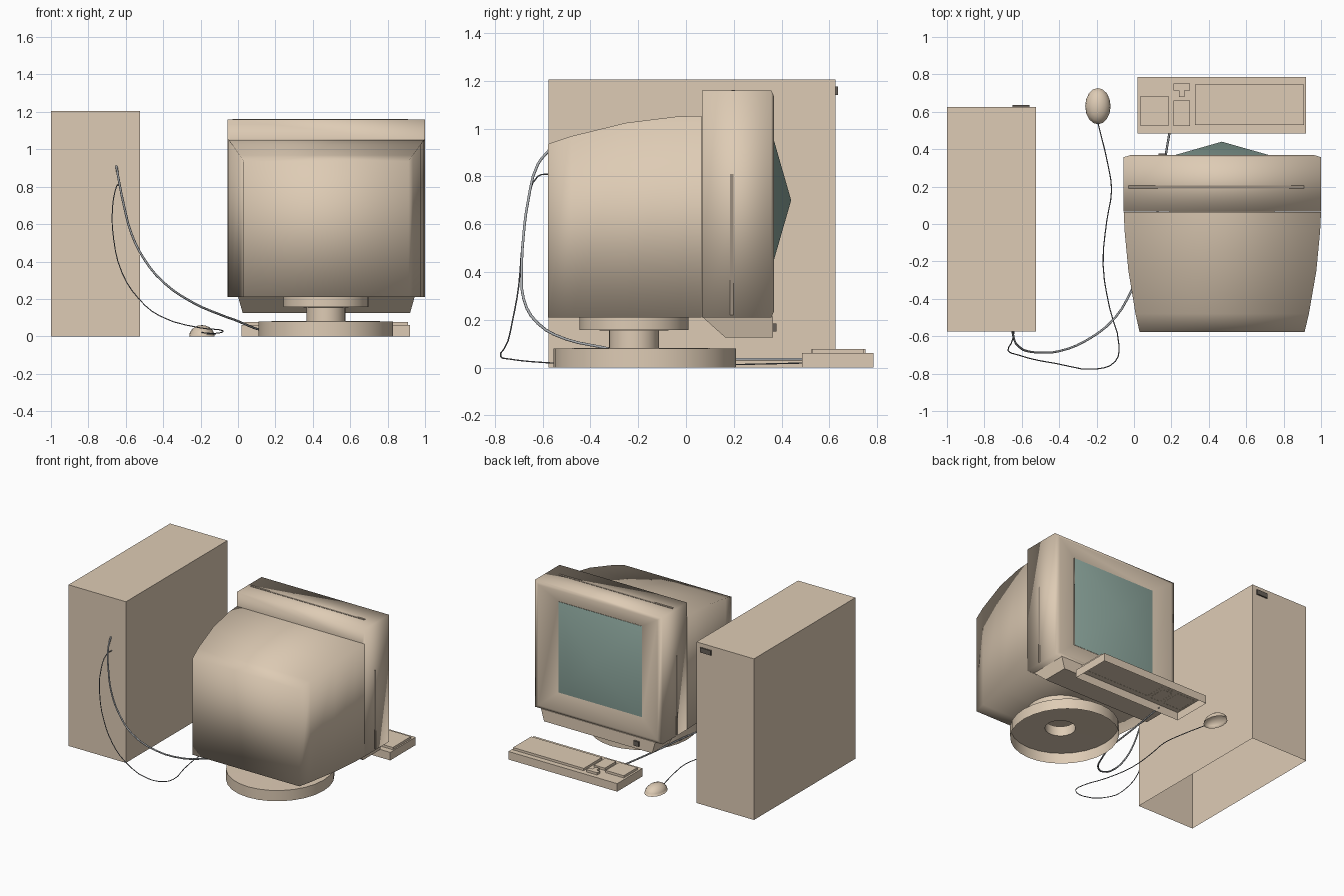
import bpy, bmesh, math
from mathutils import Vector

if "Cube" in bpy.data.objects:
    bpy.data.objects.remove(bpy.data.objects["Cube"])


def material(name, rgb):
    m = bpy.data.materials.new(name)
    m.diffuse_color = (*rgb, 1)
    m.use_nodes = True
    m.node_tree.nodes["Principled BSDF"].inputs["Base Color"].default_value = m.diffuse_color
    return m


TAN = material("beige plastic", (0.73, 0.60, 0.46))
GROOVE = material("dark beige", (0.33, 0.27, 0.21))
GLASS = material("grey green glass", (0.29, 0.42, 0.37))
DARK = material("dark button", (0.14, 0.12, 0.10))
GREY = material("cable grey", (0.40, 0.42, 0.44))
THIN = material("mouse cable grey", (0.18, 0.19, 0.21))


def finish(bm, name, mat, smooth=False):
    me = bpy.data.meshes.new(name)
    bm.to_mesh(me)
    bm.free()
    me.materials.append(mat)
    for p in me.polygons:
        p.use_smooth = smooth
    ob = bpy.data.objects.new(name, me)
    bpy.context.collection.objects.link(ob)
    return ob


def box(name, mat, x0, x1, y0, y1, z0, z1, open_bottom=False):
    bm = bmesh.new()
    bmesh.ops.create_cube(bm, size=1)
    for v in bm.verts:
        v.co = Vector((x1 if v.co.x > 0 else x0,
                       y1 if v.co.y > 0 else y0,
                       z1 if v.co.z > 0 else z0))
    bm.normal_update()
    if open_bottom:
        bmesh.ops.delete(bm, geom=[f for f in bm.faces if f.normal.z < -0.9],
                         context='FACES')
    return finish(bm, name, mat)


def loft(name, mat, rings, axis, caps=(), smooth=False):
    """Join rectangles (pos, x0, x1, b0, b1) stacked along y or z."""
    bm = bmesh.new()
    loops = []
    for p, x0, x1, b0, b1 in rings:
        pts = [(x0, b0), (x1, b0), (x1, b1), (x0, b1)]
        loops.append([bm.verts.new((x, p, b) if axis == 'y' else (x, b, p))
                      for x, b in pts])
    for a, b in zip(loops, loops[1:]):
        for i in range(4):
            j = (i + 1) % 4
            bm.faces.new((a[i], a[j], b[j], b[i]))
    for c in caps:
        bm.faces.new(loops[c])
    bmesh.ops.recalc_face_normals(bm, faces=bm.faces)
    return finish(bm, name, mat, smooth)


def cable(name, mat, points, radius):
    cu = bpy.data.curves.new(name, 'CURVE')
    cu.dimensions = '3D'
    cu.bevel_depth = radius
    cu.bevel_resolution = 1
    cu.resolution_u = 3
    s = cu.splines.new('BEZIER')
    s.bezier_points.add(len(points) - 1)
    for bp, p in zip(s.bezier_points, points):
        bp.co = p
        bp.handle_left_type = bp.handle_right_type = 'AUTO'
    cu.materials.append(mat)
    ob = bpy.data.objects.new(name, cu)
    bpy.context.collection.objects.link(ob)
    bpy.ops.object.select_all(action='DESELECT')
    bpy.context.view_layer.objects.active = ob
    ob.select_set(True)
    bpy.ops.object.convert(target='MESH')


# tower case (open underneath) and its button
box("tower_case", TAN, -1, -0.525, -0.575, 0.625, 0, 1.205, True)
box("tower_button", DARK, -0.65, -0.56, 0.62, 0.636, 1.14, 1.175)

# monitor rear shell, tapering to the back
loft("monitor_shell", TAN, [
    (-0.578, 0.03, 0.912, 0.21, 0.935),
    (-0.48, 0.008, 0.935, 0.21, 0.968),
    (-0.25, -0.03, 0.975, 0.21, 1.024),
    (-0.04, -0.05, 0.995, 0.21, 1.05),
    (0.065, -0.055, 1.0, 0.21, 1.053)], 'y', (0,), True)

# bezel: rear step, sides, front frame sloping in to the screen
SX0, SX1, SZ0, SZ1 = 0.125, 0.815, 0.36, 1.04
loft("monitor_bezel", TAN, [
    (0.066, -0.04, 0.985, 0.215, 1.04),
    (0.066, -0.055, 1.0, 0.21, 1.16),
    (0.357, -0.055, 1.0, 0.21, 1.16),
    (0.368, -0.02, 0.965, 0.235, 1.135),
    (0.34, SX0, SX1, SZ0, SZ1)], 'y', (), True)

# bulging screen with a raised centre
bm = bmesh.new()
rim = [bm.verts.new((x, 0.342, z)) for x, z in
       ((SX0, SZ0), (SX0, SZ1), (SX1, SZ1), (SX1, SZ0))]
tip = bm.verts.new((0.47, 0.44, 0.70))
for i in range(4):
    bm.faces.new((rim[i], rim[(i + 1) % 4], tip))
bmesh.ops.recalc_face_normals(bm, faces=bm.faces)
bm.normal_update()
if sum(f.normal.y for f in bm.faces) < 0:
    bmesh.ops.reverse_faces(bm, faces=bm.faces)
finish(bm, "screen", GLASS, True)

# chin under the bezel, with power button
loft("monitor_chin", TAN, [
    (0.125, 0.025, 0.92, 0.165, 0.364),
    (0.213, 0.0, 0.945, 0.067, 0.364)], 'z', (0, 1))
box("monitor_button", DARK, 0.13, 0.17, 0.36, 0.378, 0.15, 0.185)

# vent grooves as thin plates on the bezel top and sides
box("top_groove", GROOVE, -0.03, 0.91, 0.19, 0.206, 1.156, 1.162)
for name, x in (("left_groove", -0.055), ("right_groove", 1.0)):
    box(name, GROOVE, x - 0.002, x + 0.001, 0.184, 0.199, 0.22, 0.81)

# swivel stand: one open lathed surface (radius, height, centre y)
bm = bmesh.new()
N = 28
profile = [(0.36, 0, -0.173), (0.36, 0.08, -0.173), (0.104, 0.082, -0.218),
           (0.104, 0.155, -0.218), (0.228, 0.158, -0.218),
           (0.228, 0.212, -0.218)]
rings = []
for r, z, cy in profile:
    ry = r * 1.06 if z < 0.081 else r
    rings.append([bm.verts.new((0.47 + r * math.cos(2 * math.pi * i / N),
                                cy + ry * math.sin(2 * math.pi * i / N), z))
                  for i in range(N)])
for a, b in zip(rings, rings[1:]):
    for i in range(N):
        j = (i + 1) % N
        bm.faces.new((a[i], a[j], b[j], b[i]))
stand = finish(bm, "swivel_stand", TAN)
bpy.context.view_layer.objects.active = stand
stand.select_set(True)
bpy.ops.object.shade_smooth_by_angle(angle=math.radians(40))

# keyboard body and key blocks
box("keyboard_body", TAN, 0.02, 0.92, 0.485, 0.785, 0, 0.06, True)
blocks = {"number_keys": (0.035, 0.185, 0.525, 0.685),
          "navigation_keys": (0.21, 0.30, 0.525, 0.66),
          "arrow_row": (0.21, 0.30, 0.715, 0.75),
          "arrow_up": (0.24, 0.27, 0.68, 0.715),
          "main_keys": (0.325, 0.91, 0.53, 0.745)}
for name, b in blocks.items():
    box(name, TAN, *b, 0.059, 0.077, True)

# mouse: half ellipsoid
bm = bmesh.new()
bmesh.ops.create_uvsphere(bm, u_segments=16, v_segments=10, radius=1)
bmesh.ops.bisect_plane(bm, geom=bm.verts[:] + bm.edges[:] + bm.faces[:],
                       plane_co=(0, 0, 0), plane_no=(0, 0, -1),
                       clear_outer=True)
for v in bm.verts:
    v.co = Vector((-0.193 + 0.068 * v.co.x, 0.63 + 0.097 * v.co.y,
                   0.06 * v.co.z))
finish(bm, "mouse", TAN, True)

# cables running to the back of the tower
cable("mouse_cable", THIN, [
    (-0.193, 0.54, 0.02), (-0.14, 0.32, 0.015), (-0.12, 0.18, 0.012),
    (-0.145, 0.02, 0.012), (-0.165, -0.22, 0.012), (-0.13, -0.45, 0.015),
    (-0.08, -0.65, 0.025), (-0.1, -0.735, 0.035), (-0.2, -0.775, 0.045),
    (-0.42, -0.745, 0.11), (-0.53, -0.725, 0.2), (-0.62, -0.70, 0.34),
    (-0.665, -0.685, 0.52), (-0.67, -0.66, 0.7), (-0.65, -0.62, 0.8),
    (-0.64, -0.572, 0.81)], 0.003)
cable("keyboard_cable", GREY, [
    (0.19, 0.49, 0.035), (0.17, 0.37, 0.035), (0.13, 0.1, 0.035),
    (0.085, -0.15, 0.045), (-0.01, -0.35, 0.085), (-0.1, -0.5, 0.118),
    (-0.25, -0.62, 0.185), (-0.4, -0.68, 0.29), (-0.5, -0.687, 0.41),
    (-0.57, -0.68, 0.55), (-0.61, -0.66, 0.7), (-0.64, -0.62, 0.85),
    (-0.65, -0.572, 0.91)], 0.006)
